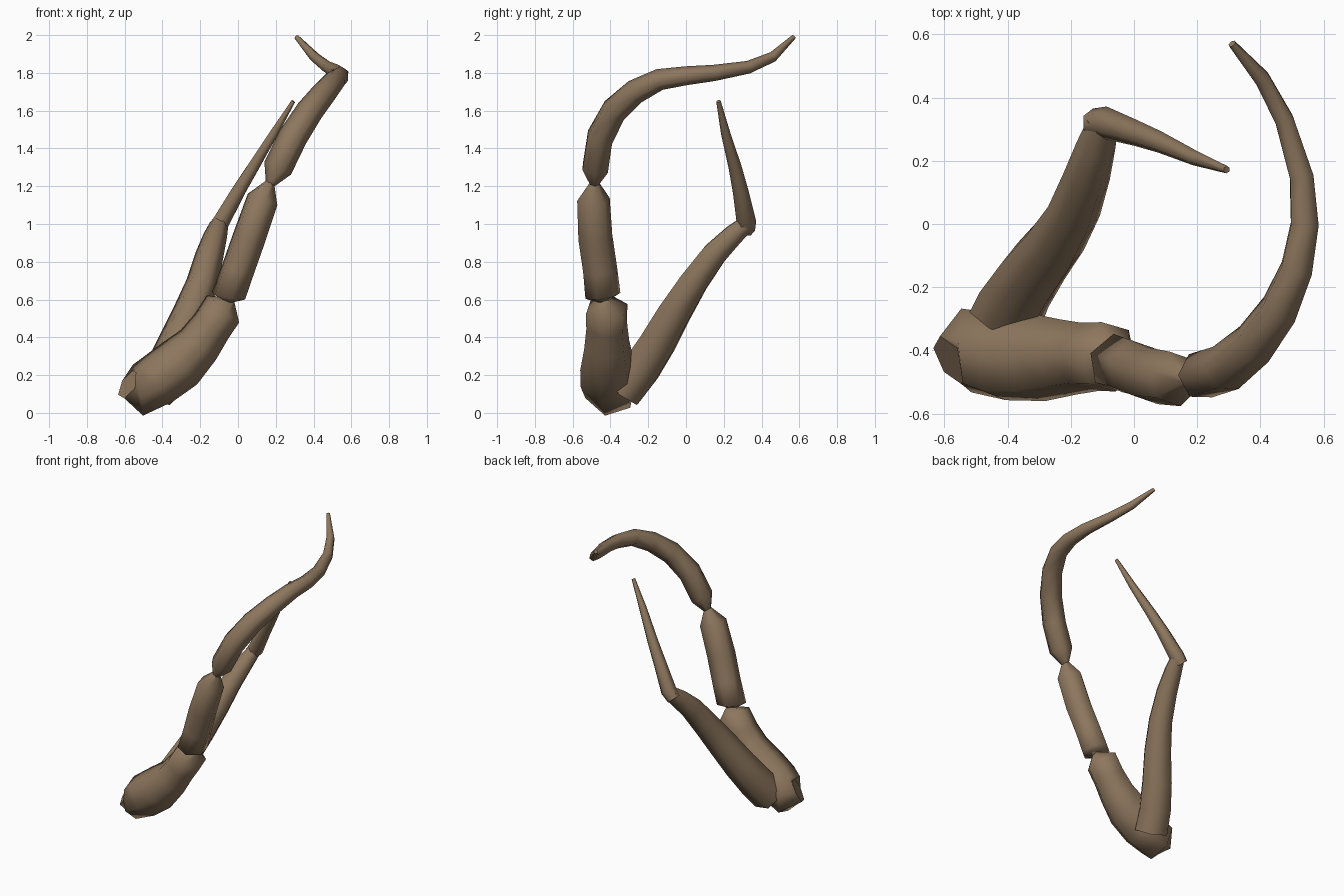
import bpy
import bmesh
import math
from mathutils import Vector

cube = bpy.data.objects.get("Cube")
if cube:
    bpy.data.objects.remove(cube, do_unlink=True)

SIDES = 6

bark = bpy.data.materials.new("brown_bark")
bark.use_nodes = True
BROWN = (0.27, 0.185, 0.112, 1)
bark.diffuse_color = BROWN
bark.node_tree.nodes["Principled BSDF"].inputs["Base Color"].default_value = BROWN


def limb(name, rings, start_side):
    """Tapered six-sided tube through rings of (x, y, z, radius)."""
    centres = [Vector(r[:3]) for r in rings]
    last = len(rings) - 1
    bm = bmesh.new()
    side = Vector(start_side)
    loops = []
    for i, c in enumerate(centres):
        along = (centres[min(i + 1, last)] - centres[max(i - 1, 0)]).normalized()
        side = (side - along * side.dot(along)).normalized()
        across = along.cross(side)
        loop = []
        for k in range(SIDES):
            a = math.tau * k / SIDES
            loop.append(bm.verts.new(c + rings[i][3] * (side * math.cos(a) + across * math.sin(a))))
        loops.append(loop)
    for lower, upper in zip(loops, loops[1:]):
        for k in range(SIDES):
            n = (k + 1) % SIDES
            bm.faces.new((lower[k], lower[n], upper[n], upper[k])).smooth = True
    # Flat end caps with crisp rims
    for cap in (bm.faces.new(loops[0][::-1]), bm.faces.new(loops[-1])):
        for e in cap.edges:
            e.smooth = False
    bmesh.ops.recalc_face_normals(bm, faces=bm.faces)
    mesh = bpy.data.meshes.new(name)
    bm.to_mesh(mesh)
    bm.free()
    mesh.materials.append(bark)
    ob = bpy.data.objects.new(name, mesh)
    bpy.context.collection.objects.link(ob)
    return ob


# Thick base of the front branch, pinched at its upper joint
limb("front_branch_base", [
    (-.58, -.43, .15, .085), (-.53, -.40, .12, .14), (-.42, -.42, .18, .145),
    (-.31, -.42, .26, .147), (-.21, -.42, .36, .125), (-.14, -.42, .46, .113),
    (-.08, -.42, .55, .115), (-.03, -.43, .595, .02)], (0, 1, 0))

# Middle piece, pinched at both joints
limb("front_branch_middle", [
    (-.03, -.43, .59, .02), (-.05, -.44, .62, .095), (0, -.455, .76, .092),
    (.06, -.48, .93, .092), (.13, -.49, 1.13, .088), (.17, -.485, 1.22, .025)], (0, 1, 0))

# Long curling end
limb("front_branch_tip", [
    (.17, -.485, 1.21, .025), (.21, -.48, 1.295, .078), (.29, -.455, 1.46, .078),
    (.38, -.38, 1.60, .073), (.46, -.27, 1.70, .066), (.515, -.14, 1.765, .057),
    (.54, 0, 1.785, .05), (.53, .15, 1.80, .043), (.475, .33, 1.83, .034),
    (.405, .46, 1.885, .028), (.31, .57, 1.99, .013)], (1, 0, 0))

# Rear branch rising from the base
limb("rear_branch_lower", [
    (-.42, -.33, .12, .12), (-.38, -.24, .23, .115), (-.32, -.15, .37, .108),
    (-.25, -.06, .53, .098), (-.19, .04, .69, .085), (-.15, .15, .84, .075),
    (-.12, .25, .94, .063), (-.10, .32, 1.0, .05)], (1, 0, 0))

# Thin upper twig of the rear branch
limb("rear_branch_twig", [
    (-.13, .32, .965, .045), (-.09, .32, 1.01, .052), (0, .29, 1.17, .042),
    (.08, .26, 1.30, .035), (.19, .21, 1.48, .025), (.293, .172, 1.65, .012)], (0, 1, 0))
